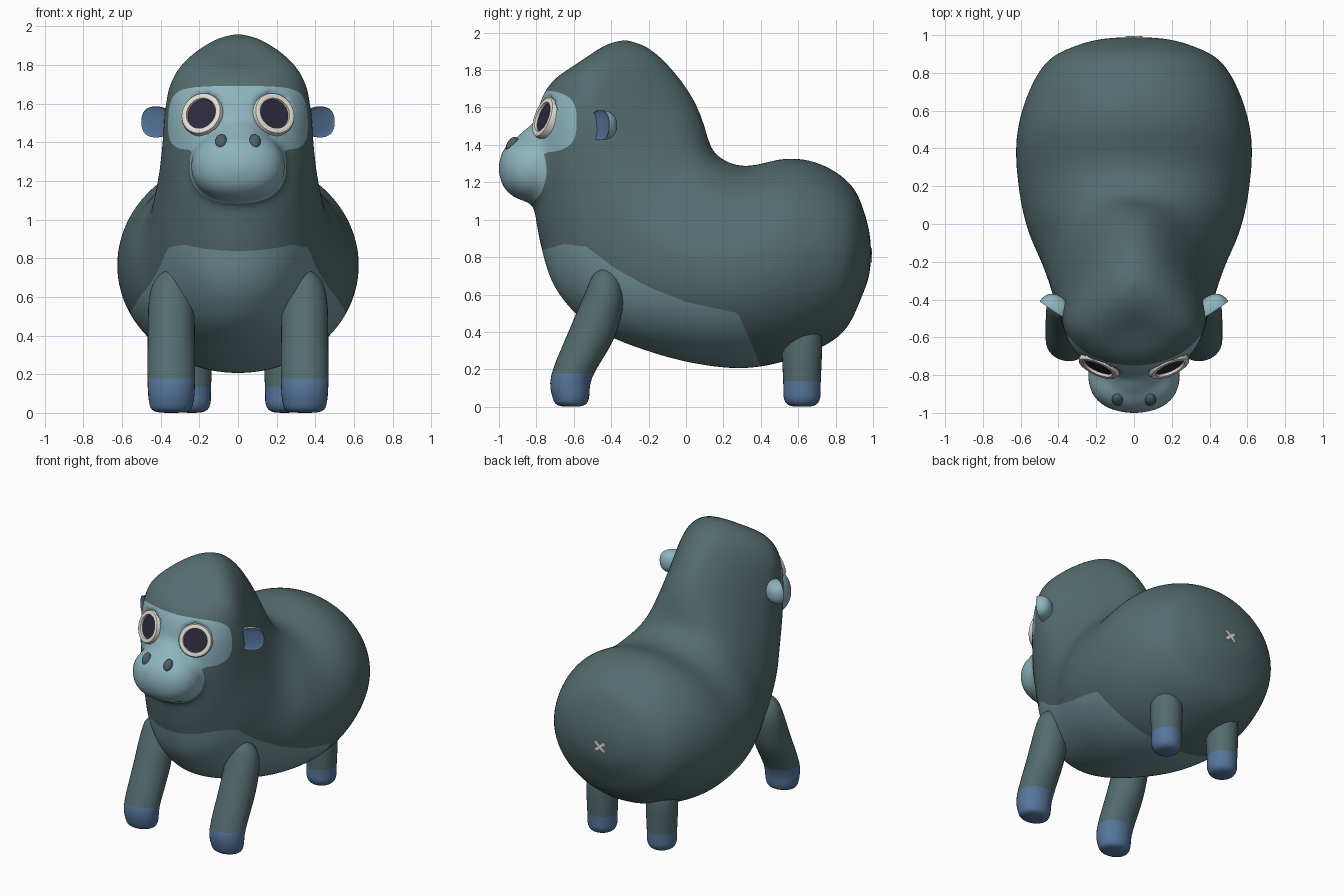
import bpy, bmesh, math
from mathutils import Vector, Matrix

if "Cube" in bpy.data.objects:
    bpy.data.objects.remove(bpy.data.objects["Cube"])


def material(name, rgb):
    m = bpy.data.materials.new(name)
    lin = [((c / 255 + 0.055) / 1.055) ** 2.4 for c in rgb]
    m.diffuse_color = (*lin, 1)
    m.use_nodes = True
    m.node_tree.nodes["Principled BSDF"].inputs["Base Color"].default_value = m.diffuse_color
    return m


FUR = material("dark_teal_fur", (84, 108, 110))
BELLY = material("belly_teal", (116, 150, 155))
SKIN = material("pale_blue_skin", (142, 180, 190))
BLUE = material("paw_blue", (86, 118, 156))
CREAM = material("cream", (228, 222, 213))
PUPIL = material("pupil_dark", (44, 42, 60))
NOSTRIL = material("nostril_grey", (76, 97, 100))


def finish(bm, name, mats, angle=45):
    bmesh.ops.recalc_face_normals(bm, faces=bm.faces)
    me = bpy.data.meshes.new(name)
    bm.to_mesh(me)
    bm.free()
    for m in mats:
        me.materials.append(m)
    ob = bpy.data.objects.new(name, me)
    bpy.context.collection.objects.link(ob)
    bpy.ops.object.select_all(action='DESELECT')
    ob.select_set(True)
    bpy.context.view_layer.objects.active = ob
    bpy.ops.object.shade_smooth_by_angle(angle=math.radians(angle))
    return ob


def catmull(rows, steps):
    """Smoothly interpolate rows of numbers."""
    out = []
    for i in range(len(rows) - 1):
        a, b, c, d = (rows[max(i - 1, 0)], rows[i], rows[i + 1],
                      rows[min(i + 2, len(rows) - 1)])
        for k in range(steps):
            t = k / steps
            out.append([0.5 * (2 * q + (r - p) * t + (2 * p - 5 * q + 4 * r - s) * t * t
                               + (3 * q - p - 3 * r + s) * t ** 3)
                        for p, q, r, s in zip(a, b, c, d)])
    return out + [list(rows[-1])]


def loft(rows, x0=0.0, segs=48, steps=4):
    """Rows: (y, z) of one side, (y, z) of the other, half width, taper of the first side."""
    bm = bmesh.new()
    rings = []
    data = catmull(rows, steps)
    for n, (ty, tz, by, bz, w, taper) in enumerate(data):
        mid = Vector((x0, (ty + by) / 2, (tz + bz) / 2))
        if n in (0, len(data) - 1):
            rings.append([bm.verts.new(mid)])
            continue
        axis = Vector((0, (ty - by) / 2, (tz - bz) / 2))
        ring = []
        for k in range(segs):
            a = 2 * math.pi * k / segs
            co = mid + axis * math.cos(a)
            co.x += w * math.sin(a) * (1 - taper * max(0, math.cos(a)))
            ring.append(bm.verts.new(co))
        rings.append(ring)
    for r, q in zip(rings, rings[1:]):
        for k in range(segs):
            j = (k + 1) % segs
            if len(r) == 1:
                bm.faces.new((r[0], q[k], q[j]))
            elif len(q) == 1:
                bm.faces.new((r[k], r[j], q[0]))
            else:
                bm.faces.new((r[k], r[j], q[j], q[k]))
    bmesh.ops.recalc_face_normals(bm, faces=bm.faces)
    return bm


def paint(bm, f, index):
    """Cut the mesh along f = 0 and colour the part where f < 0."""
    cuts = []
    for e in list(bm.edges):
        a, b = e.verts
        fa, fb = f(a.co), f(b.co)
        if fa * fb < 0:
            cuts.append(bmesh.utils.edge_split(e, a, fa / (fa - fb))[1])
    bmesh.ops.connect_verts(bm, verts=cuts)
    for face in bm.faces:
        if f(face.calc_center_median()) < 0:
            face.material_index = index


def add_ball(bm, loc, radii, p=2.0, rot=None):
    new = bmesh.ops.create_uvsphere(bm, u_segments=40, v_segments=24, radius=1)["verts"]
    for v in new:
        k = sum(abs(c) ** p for c in v.co) ** (-1 / p)
        v.co = Vector([c * k * r for c, r in zip(v.co, radii)])
    bmesh.ops.transform(bm, matrix=Matrix.Translation(loc) @ (rot or Matrix()), verts=new)


# Body and head: slices fanning from the rump round to the forehead
body = loft([
    (.99, .81, .99, .81, 0, 0),
    (.985, .91, .982, .71, .15, 0),
    (.957, 1.03, .945, .60, .29, 0),
    (.89, 1.18, .835, .39, .46, 0),
    (.74, 1.29, .60, .265, .57, 0),
    (.55, 1.33, .325, .205, .625, 0),
    (.31, 1.285, .05, .23, .61, 0),
    (.165, 1.345, -.20, .295, .565, .08),
    (.12, 1.43, -.42, .38, .50, .15),
    (.098, 1.51, -.58, .485, .46, .2),
    (.055, 1.62, -.71, .65, .43, .25),
    (-.005, 1.72, -.775, .85, .405, .28),
    (-.08, 1.815, -.81, 1.05, .392, .3),
    (-.15, 1.885, -.82, 1.25, .382, .32),
    (-.22, 1.932, -.815, 1.42, .364, .35),
    (-.30, 1.96, -.795, 1.58, .318, .35),
    (-.38, 1.955, -.75, 1.695, .235, .3),
    (-.47, 1.912, -.675, 1.775, .13, .2),
    (-.57, 1.835, -.57, 1.835, 0, 0)], segs=72)

# Muzzle and nose bridge, fused softly with the head
MUZZLE, MUZZLE_R = (0, -.81, 1.275), (.246, .193, .182)
add_ball(body, MUZZLE, MUZZLE_R, 2.25)
add_ball(body, (0, -.78, 1.40), (.15, .125, .115))
base = finish(body, "body_base", [])
remesh = base.modifiers.new("fuse", 'REMESH')
remesh.mode = 'VOXEL'
remesh.voxel_size = .02
body = bmesh.new()
body.from_object(base, bpy.context.evaluated_depsgraph_get())
bpy.data.objects.remove(base)
for _ in range(14):
    bmesh.ops.smooth_vert(body, verts=body.verts, factor=.5,
                          use_axis_x=True, use_axis_y=True, use_axis_z=True)

# Flat seats under the eyes
EYE, EYE_DIR = Vector((.182, -.746, 1.542)), Vector((.38, -.85, .31)).normalized()
for s in (1, -1):
    c, n = Vector((s * EYE.x, EYE.y, EYE.z)), Vector((s * EYE_DIR.x, EYE_DIR.y, EYE_DIR.z))
    for v in body.verts:
        d = (v.co - c).dot(n)
        if 0 < d < .15 and (v.co - c - n * d).length < .118:
            v.co -= n * d

BELLY_LINE = [(-2, .82), (-.78, .835), (-.65, .87), (-.53, .855), (-.38, .74),
              (-.2, .64), (0, .56), (.28, .50), (2, .2)]


def belly_rule(co):
    for (y0, z0), (y1, z1) in zip(BELLY_LINE, BELLY_LINE[1:]):
        if co.y <= y1:
            top = z0 + (z1 - z0) * (co.y - y0) / (y1 - y0)
            return max(co.z - top, co.y - (.28 + .42 * (.5 - co.z)))


def face_rule(co):
    mask = (max(0, co.y + .84) / .255) ** 3.2 + (abs(co.z - 1.525) / .168) ** 3.2
    snout = sum((abs(a - b) / (r + .012)) ** 2.25 for a, b, r in zip(co, MUZZLE, MUZZLE_R))
    return min(mask, snout) - 1


paint(body, belly_rule, 1)
paint(body, face_rule, 2)
finish(body, "body", [FUR, BELLY, SKIN], 60)

for s, side in ((1, "right"), (-1, "left")):
    # Nostril
    bm = bmesh.new()
    add_ball(bm, (s * .087, -.930, 1.404), (.03, .026, .043), 2,
             Matrix.Rotation(math.radians(-35), 4, 'X'))
    finish(bm, side + "_nostril", [NOSTRIL])

    # Eye: raised cream rim around a dark disc
    bm = bmesh.new()
    rim = [(.079, .012), (.082, .026), (.096, .030), (.108, .025), (.114, .010), (.112, -.07)]
    rings = [[bm.verts.new((r * math.cos(k * math.pi / 20), r * math.sin(k * math.pi / 20), h))
              for k in range(40)] for r, h in rim]
    for r, q in zip(rings, rings[1:]):
        for k in range(40):
            bm.faces.new((r[k], q[k], q[(k + 1) % 40], r[(k + 1) % 40]))
    bm.faces.new(rings[0]).material_index = 1
    bm.faces.new(rings[-1])
    turn = Vector((s * EYE_DIR.x, EYE_DIR.y, EYE_DIR.z)).to_track_quat('Z', 'Y')
    bm.transform(Matrix.Translation((s * EYE.x, EYE.y, EYE.z)) @ turn.to_matrix().to_4x4())
    finish(bm, side + "_eye", [CREAM, PUPIL])

    # Ear: round back with a shallow blue dish in front
    bm = bmesh.new()
    add_ball(bm, (0, 0, 0), (1, 1, 1), 2.4)
    for f in bm.faces:
        f.material_index = 1 if f.calc_center_median().z > 0 else 0
    for v in bm.verts:
        x, y, z = v.co
        v.co = Vector((x * .088, y * .08, z * .085 if z < 0 else -z * .012))
    turn = Vector((s * .56, -.83, 0)).to_track_quat('Z', 'Y').to_matrix().to_4x4()
    bm.transform(Matrix.Translation((s * .427, -.46, 1.505)) @ turn)
    finish(bm, side + "_ear", [SKIN, BLUE])

    # Leaning front leg with blue paw
    leg = loft([
        (-.615, 0, -.615, 0, 0, 0),
        (-.68, .006, -.55, .006, .08, 0),
        (-.712, .045, -.52, .04, .112, 0),
        (-.72, .17, -.50, .16, .123, 0),
        (-.62, .42, -.382, .37, .122, 0),
        (-.535, .62, -.335, .56, .115, 0),
        (-.495, .705, -.355, .68, .08, 0),
        (-.43, .755, -.43, .755, 0, 0)], x0=s * .345, segs=32)
    paint(leg, lambda co: co.z - .178, 1)
    finish(leg, side + "_front_leg", [FUR, BLUE])

    # Upright hind leg with blue paw
    leg = loft([
        (.62, 0, .62, 0, 0, 0),
        (.555, .006, .685, .006, .065, 0),
        (.525, .04, .715, .04, .095, 0),
        (.52, .12, .72, .12, .10, 0),
        (.52, .42, .72, .42, .10, 0),
        (.62, .50, .62, .50, 0, 0)], x0=s * .24, segs=32)
    paint(leg, lambda co: co.z - .137, 1)
    finish(leg, side + "_hind_leg", [FUR, BLUE])

# Small cross mark on the rump
for n, ang in enumerate((40, -40)):
    bm = bmesh.new()
    bmesh.ops.create_cube(bm, size=1)
    bmesh.ops.scale(bm, vec=(.10, .009, .019), verts=bm.verts)
    bm.transform(Matrix.Translation((0, .99, .81)) @ Matrix.Rotation(math.radians(ang), 4, 'Y'))
    finish(bm, "rump_mark_%d" % (n + 1), [CREAM])
